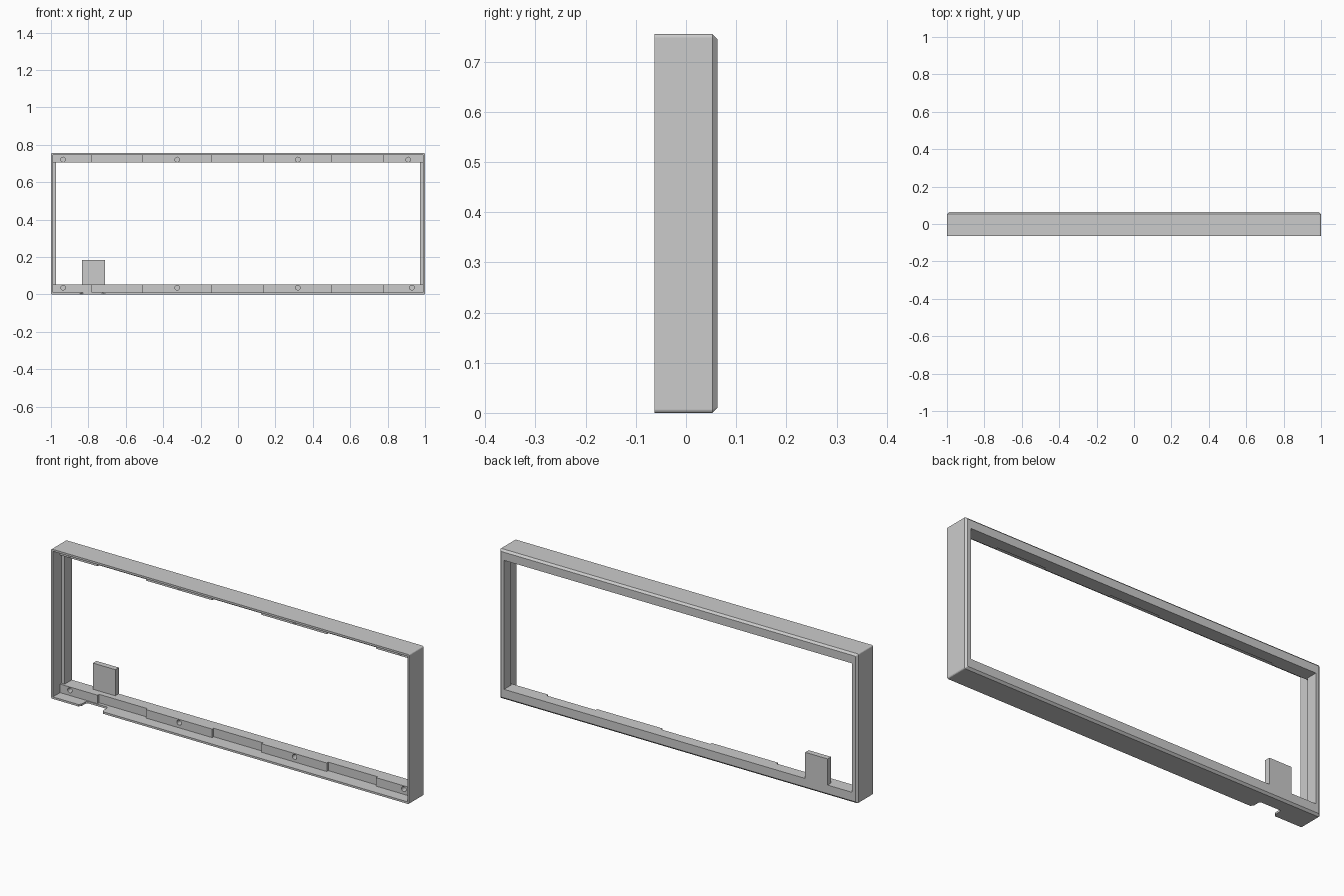
import bpy, bmesh, math
from mathutils import Matrix, Vector

if "Cube" in bpy.data.objects:
    bpy.data.objects.remove(bpy.data.objects["Cube"], do_unlink=True)

grey = bpy.data.materials.new("light grey")
COLOUR = (0.6, 0.6, 0.6, 1)
grey.diffuse_color = COLOUR
grey.use_nodes = True
grey.node_tree.nodes["Principled BSDF"].inputs["Base Color"].default_value = COLOUR

H = 0.755             # overall height
FRONT, BACK = -0.063, 0.063
WALL = 0.01           # outer wall thickness
LIP_Y, PAD_Y = 0.006, -0.006
LOW, HIGH = 0.053, 0.704
OPEN_X = 0.972        # half width of the window


def add_object(name, bm):
    bm.normal_update()
    bmesh.ops.recalc_face_normals(bm, faces=bm.faces)
    if bm.calc_volume(signed=True) < 0:
        bmesh.ops.reverse_faces(bm, faces=bm.faces)
    mesh = bpy.data.meshes.new(name)
    bm.to_mesh(mesh)
    bm.free()
    mesh.materials.append(grey)
    obj = bpy.data.objects.new(name, mesh)
    bpy.context.collection.objects.link(obj)
    return obj


def add_box(bm, x, y, z):
    for v in bmesh.ops.create_cube(bm, size=1)["verts"]:
        v.co = [r[0] if c < 0 else r[1] for c, r in zip(v.co, (x, y, z))]


def rounded_loop(bm, half, low, high, y, radius):
    """Rectangle with rounded corners, facing along y."""
    verts = []
    for i in range(4):
        sx = (1, -1, -1, 1)[i]
        cx = sx * (half - radius)
        cz = high - radius if i < 2 else low + radius
        for k in range(5):
            a = (i + k / 4) * math.pi / 2
            verts.append(bm.verts.new((cx + radius * math.cos(a), y,
                                       cz + radius * math.sin(a))))
    return verts


def cut(target, cutter):
    mod = target.modifiers.new("cut", "BOOLEAN")
    mod.operation = "DIFFERENCE"
    mod.solver = "EXACT"
    mod.object = cutter
    bpy.context.view_layer.objects.active = target
    bpy.ops.object.modifier_apply(modifier=mod.name)


# Frame: closed section swept through outer wall, back chamfer, window and lip
bm = bmesh.new()
loops = [rounded_loop(bm, *spec) for spec in (
    (1, 0, H, FRONT, 0.007),
    (1, 0, H, BACK - 0.01, 0.007),
    (0.99, 0.01, H - 0.01, BACK, 0.002),
    (OPEN_X, LOW, HIGH, BACK, 0),
    (OPEN_X, LOW, HIGH, LIP_Y, 0),
    (1 - WALL, WALL, H - WALL, LIP_Y, 0),
    (1 - WALL, WALL, H - WALL, FRONT, 0))]
for a, b in zip(loops, loops[1:] + loops[:1]):
    for i in range(len(a)):
        j = (i + 1) % len(a)
        bm.faces.new((a[i], a[j], b[j], b[i]))
bmesh.ops.remove_doubles(bm, verts=bm.verts, dist=0.00001)
frame = add_object("frame", bm)

# Raised screw pads along both rails
bm = bmesh.new()
for x in ((-0.99, -0.78), (-0.51, -0.14), (0.135, 0.5), (0.775, 0.99)):
    for z in ((WALL, LOW), (HIGH, H - WALL)):
        add_box(bm, x, (PAD_Y, LIP_Y), z)
pads = add_object("screw_pads", bm)

# Blind screw holes through the pads into the frame
bm = bmesh.new()
for z, last in ((0.036, 0.93), (0.721, 0.91)):
    for x in (-0.935, -0.325, 0.32, last):
        bmesh.ops.create_cone(
            bm, cap_ends=True, segments=24, radius1=0.0125, radius2=0.0125,
            depth=0.08, matrix=Matrix.Translation((x, 0, z))
            @ Matrix.Rotation(math.pi / 2, 4, "X"))
holes = add_object("screw_holes", bm)
cut(frame, holes)
cut(pads, holes)

# Flared cable notch through the bottom wall
bm = bmesh.new()
half = ((0.075, -0.08), (0.066, -0.058), (0.06, -0.05), (0.06, -0.018), (0.052, -0.01))
outline = list(half) + [(-x, y) for x, y in reversed(half)]
face = bm.faces.new([bm.verts.new((x - 0.778, y, -0.02)) for x, y in outline])
top = bmesh.ops.extrude_face_region(bm, geom=[face])["geom"]
bmesh.ops.translate(bm, vec=Vector((0, 0, 0.035)),
                    verts=[g for g in top if isinstance(g, bmesh.types.BMVert)])
notch = add_object("cable_notch", bm)
cut(frame, notch)

for cutter in (holes, notch):
    bpy.data.objects.remove(cutter, do_unlink=True)

# Upright tab flush with the back
bm = bmesh.new()
add_box(bm, (-0.835, -0.71), (0.035, BACK), (LOW, 0.185))
add_object("tab", bm)
